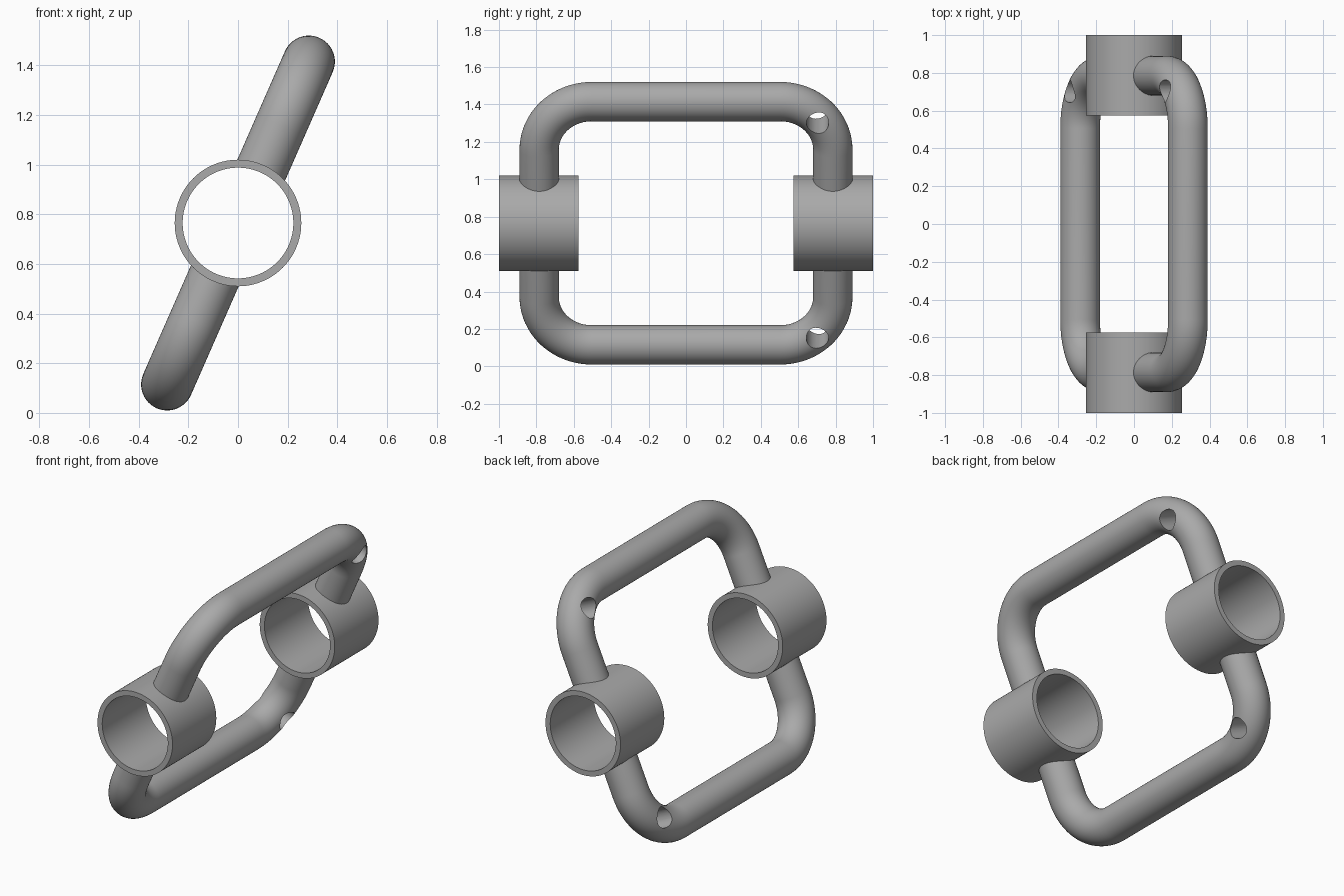
import bpy, bmesh, math
from mathutils import Matrix, Vector

if "Cube" in bpy.data.objects:
    bpy.data.objects.remove(bpy.data.objects["Cube"], do_unlink=True)

AXIS_Z = 0.765            # height of the shared ring axis
RING_OUT, RING_IN = 0.255, 0.223
TILT = math.radians(23.7)  # lean of the handle plane
TUBE_R, BEND_R = 0.105, 0.28
LEG_Y, REACH, ROOT = 0.785, 0.71, 0.229

grey = bpy.data.materials.new("plain grey")
grey.use_nodes = True
colour = (0.4, 0.4, 0.4, 1)
grey.diffuse_color = colour
grey.node_tree.nodes["Principled BSDF"].inputs["Base Color"].default_value = colour


def add_object(name, bm):
    bmesh.ops.recalc_face_normals(bm, faces=bm.faces)
    mesh = bpy.data.meshes.new(name)
    bm.to_mesh(mesh)
    bm.free()
    mesh.materials.append(grey)
    obj = bpy.data.objects.new(name, mesh)
    bpy.context.collection.objects.link(obj)
    return obj


def select_only(obj):
    bpy.ops.object.select_all(action='DESELECT')
    obj.select_set(True)
    bpy.context.view_layer.objects.active = obj


def bridge(bm, a, b):
    n = len(a)
    for i in range(n):
        bm.faces.new((a[i], a[(i + 1) % n], b[(i + 1) % n], b[i]))


def make_ring(name, y0, y1, sides=96):
    """Open sleeve around the y axis."""
    bm = bmesh.new()
    loops = []
    for r, y in ((RING_OUT, y0), (RING_OUT, y1), (RING_IN, y1), (RING_IN, y0)):
        loops.append([bm.verts.new((r * math.cos(t), y, AXIS_Z + r * math.sin(t)))
                      for t in (math.tau * i / sides for i in range(sides))])
    for i in range(4):
        bridge(bm, loops[i], loops[(i + 1) % 4])
    return add_object(name, bm)


def make_handle(name, turn, sides=48, steps=20):
    """Rounded U-shaped bar with a hole drilled through its back bend."""
    place = Matrix.Translation((0, 0, AXIS_Z)) @ Matrix.Rotation(turn, 4, 'Y')
    # Centre line: each entry is a point and the outward direction there
    cy, cz = LEG_Y - BEND_R, REACH - BEND_R
    path = [(Vector((0, LEG_Y, ROOT)), 0.0)]
    for k in range(steps + 1):
        a = math.pi / 2 * k / steps
        path.append((Vector((0, cy + BEND_R * math.cos(a), cz + BEND_R * math.sin(a))), a))
    path += [(Vector((0, -p.y, p.z)), math.pi - a) for p, a in reversed(path)]
    bm = bmesh.new()
    loops = []
    for p, a in path:
        out = Vector((0, math.cos(a), math.sin(a)))
        loops.append([bm.verts.new(p + TUBE_R * (out * math.cos(t) + Vector((1, 0, 0)) * math.sin(t)))
                      for t in (math.tau * i / sides for i in range(sides))])
    for a, b in zip(loops, loops[1:]):
        bridge(bm, a, b)
    bm.faces.new(loops[0])
    bm.faces.new(loops[-1])
    bm.transform(place)
    handle = add_object(name, bm)

    # Hole square to the plane of the handle, in the middle of the bend
    mid = BEND_R * math.sqrt(0.5)
    bm = bmesh.new()
    bmesh.ops.create_cone(bm, cap_ends=True, segments=40, radius1=0.06, radius2=0.06, depth=0.5,
                          matrix=place @ Matrix.Translation((0, cy + mid, cz + mid))
                          @ Matrix.Rotation(math.pi / 2, 4, 'Y'))
    cutter = add_object("hole_cutter", bm)
    cutter.hide_render = True
    cut = handle.modifiers.new("hole", 'BOOLEAN')
    cut.operation, cut.solver, cut.object = 'DIFFERENCE', 'EXACT', cutter
    select_only(handle)
    bpy.ops.object.modifier_apply(modifier=cut.name)
    bpy.data.objects.remove(cutter, do_unlink=True)
    return handle


parts = [
    make_ring("front_ring", -1, -0.575),
    make_ring("back_ring", 0.575, 1),
    make_handle("upper_handle", TILT),
    make_handle("lower_handle", TILT + math.pi),
]
for part in parts:
    select_only(part)
    bpy.ops.object.shade_smooth_by_angle(angle=math.radians(35))
